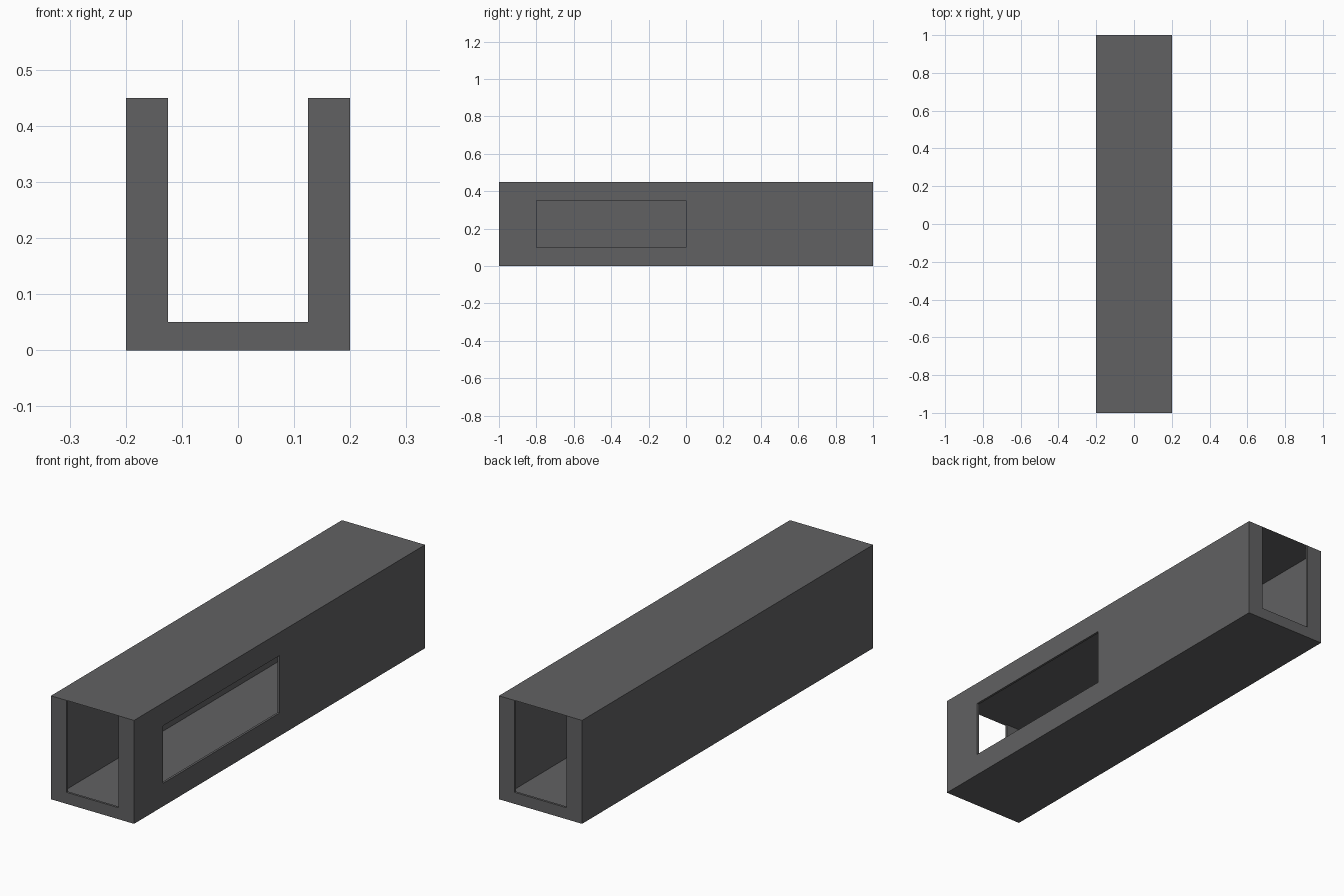
import bpy
import bmesh

if "Cube" in bpy.data.objects:
    bpy.data.objects.remove(bpy.data.objects["Cube"])

HALF_W, HALF_L, HEIGHT, WALL = 0.2, 1.0, 0.45, 0.01

grey = bpy.data.materials.new("dark grey")
grey.diffuse_color = (0.12, 0.12, 0.123, 1)
grey.use_nodes = True
grey.node_tree.nodes["Principled BSDF"].inputs["Base Color"].default_value = grey.diffuse_color


def box(name, x, y, z):
    """Box spanning the given (min, max) ranges."""
    bm = bmesh.new()
    bmesh.ops.create_cube(bm, size=1)
    for v in bm.verts:
        v.co = [r[0] if c < 0 else r[1] for c, r in zip(v.co, (x, y, z))]
    mesh = bpy.data.meshes.new(name)
    bm.to_mesh(mesh)
    bm.free()
    ob = bpy.data.objects.new(name, mesh)
    bpy.context.collection.objects.link(ob)
    return ob


# Thin-walled hall: hollow inside, doorway through both ends, window on the right
hall = box("hall_shell", (-HALF_W, HALF_W), (-HALF_L, HALF_L), (0, HEIGHT))
hall.data.materials.append(grey)
cutters = [
    box("cavity_cutter", (-HALF_W + WALL, HALF_W - WALL),
        (-HALF_L + WALL, HALF_L - WALL), (WALL, 0.6)),
    box("doorway_cutter", (-0.125, 0.125), (-1.2, 1.2), (0.05, 0.7)),
    box("window_cutter", (0.1, 0.3), (-0.8, 0.0), (0.1, 0.35)),
]
for cutter in cutters:
    cutter.hide_render = True
    mod = hall.modifiers.new(cutter.name, 'BOOLEAN')
    mod.operation = 'DIFFERENCE'
    mod.solver = 'EXACT'
    mod.object = cutter

# Apply the cuts, then drop the wall tops that the roof sheet covers
bpy.context.view_layer.update()
bm = bmesh.new()
bm.from_object(hall, bpy.context.evaluated_depsgraph_get())
tops = [f for f in bm.faces if all(v.co.z > HEIGHT - 1e-4 for v in f.verts)]
bmesh.ops.delete(bm, geom=tops, context='FACES')
hall.modifiers.clear()
for f in bm.faces:
    f.material_index = 0
bm.to_mesh(hall.data)
bm.free()
for cutter in cutters:
    bpy.data.objects.remove(cutter)

# Roof: a single flat sheet
roof_mesh = bpy.data.meshes.new("roof")
roof_mesh.from_pydata(
    [(sx * HALF_W, sy * HALF_L, HEIGHT)
     for sx, sy in ((-1, -1), (1, -1), (1, 1), (-1, 1))], [], [(0, 1, 2, 3)])
roof_mesh.materials.append(grey)
roof = bpy.data.objects.new("roof", roof_mesh)
bpy.context.collection.objects.link(roof)
